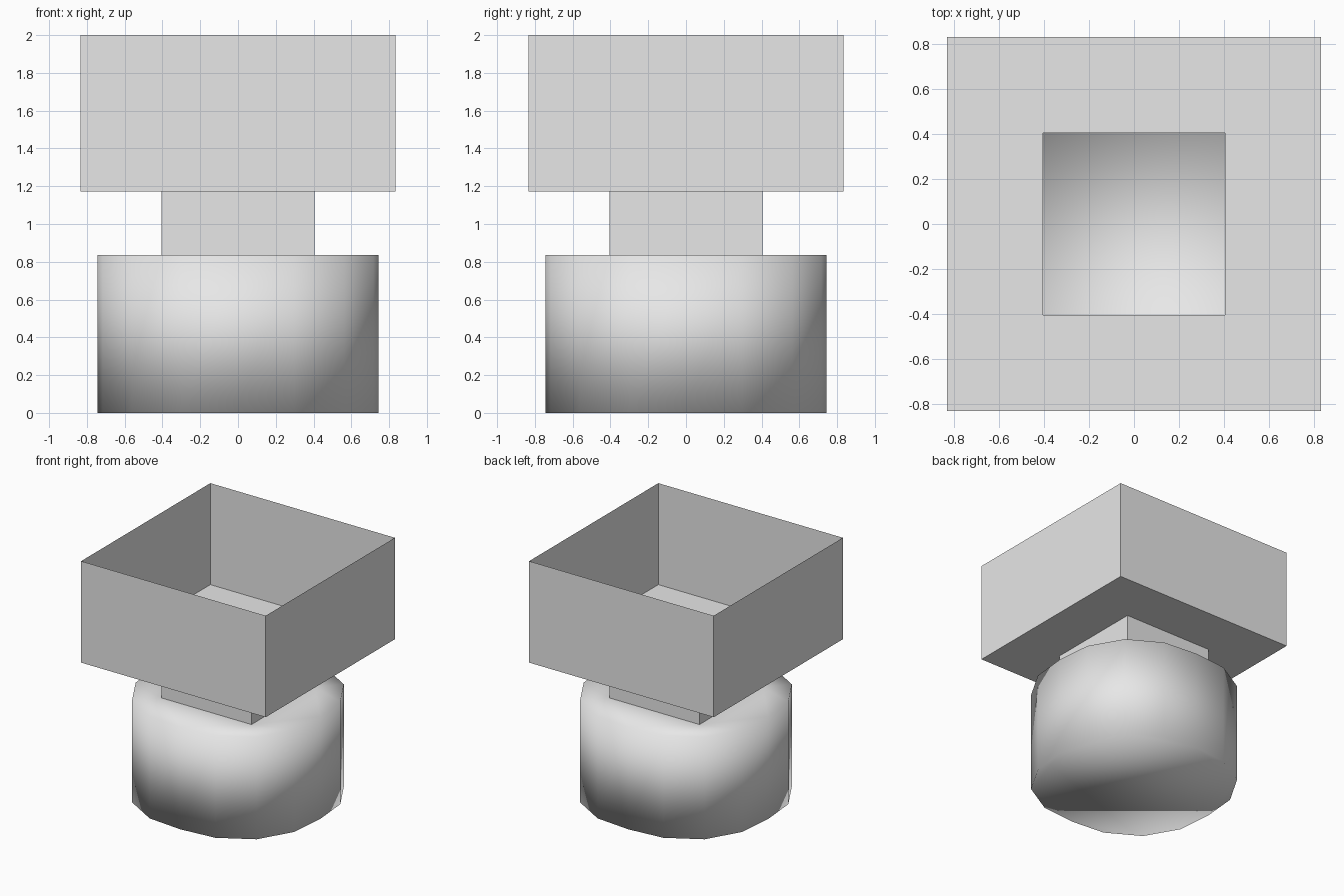
import bpy, bmesh, math

if "Cube" in bpy.data.objects:
    bpy.data.objects.remove(bpy.data.objects["Cube"])

grey = bpy.data.materials.new("plain_grey")
grey.diffuse_color = (0.8, 0.8, 0.8, 1)
grey.use_nodes = True
grey.node_tree.nodes["Principled BSDF"].inputs["Base Color"].default_value = grey.diffuse_color

Z_BASE, Z_NECK, Z_TOP = 0.835, 1.172, 2.0
NECK, BOX = 0.406, 0.833


def square(h):
    return [(h, h), (-h, h), (-h, -h), (h, -h)]


def loop(bm, pts, z):
    return [bm.verts.new((x, y, z)) for x, y in pts]


def walls(bm, low, high):
    n = len(low)
    for i in range(n):
        j = (i + 1) % n
        bm.faces.new((low[i], low[j], high[j], high[i]))


def finish(bm, name, smooth=False):
    me = bpy.data.meshes.new(name)
    for f in bm.faces:
        f.smooth = smooth
    bm.to_mesh(me)
    bm.free()
    me.materials.append(grey)
    ob = bpy.data.objects.new(name, me)
    bpy.context.collection.objects.link(ob)


# rounded-square base: 16 sides, closed bottom, square opening in the top
radii = (0.743, 0.775, 0.795, 0.775)
outline = [(radii[i % 4] * math.cos(i * math.pi / 8),
            radii[i % 4] * math.sin(i * math.pi / 8)) for i in range(16)]
bm = bmesh.new()
low, high = loop(bm, outline, 0), loop(bm, outline, Z_BASE)
walls(bm, low, high)
bm.faces.new(low[::-1])
hole = loop(bm, square(NECK), Z_BASE)
for c in range(4):
    for k in range(4):
        bm.faces.new((hole[c], high[4 * c + k], high[(4 * c + k + 1) % 16]))
    bm.faces.new((hole[c], high[(4 * c + 4) % 16], hole[(c + 1) % 4]))
finish(bm, "rounded_base", True)

# open square neck
bm = bmesh.new()
walls(bm, loop(bm, square(NECK), Z_BASE), loop(bm, square(NECK), Z_NECK))
finish(bm, "square_neck")

# open-topped box with a square hole in its floor
bm = bmesh.new()
floor = loop(bm, square(BOX), Z_NECK)
walls(bm, floor, loop(bm, square(BOX), Z_TOP))
walls(bm, loop(bm, square(NECK), Z_NECK), floor)
finish(bm, "open_box")
